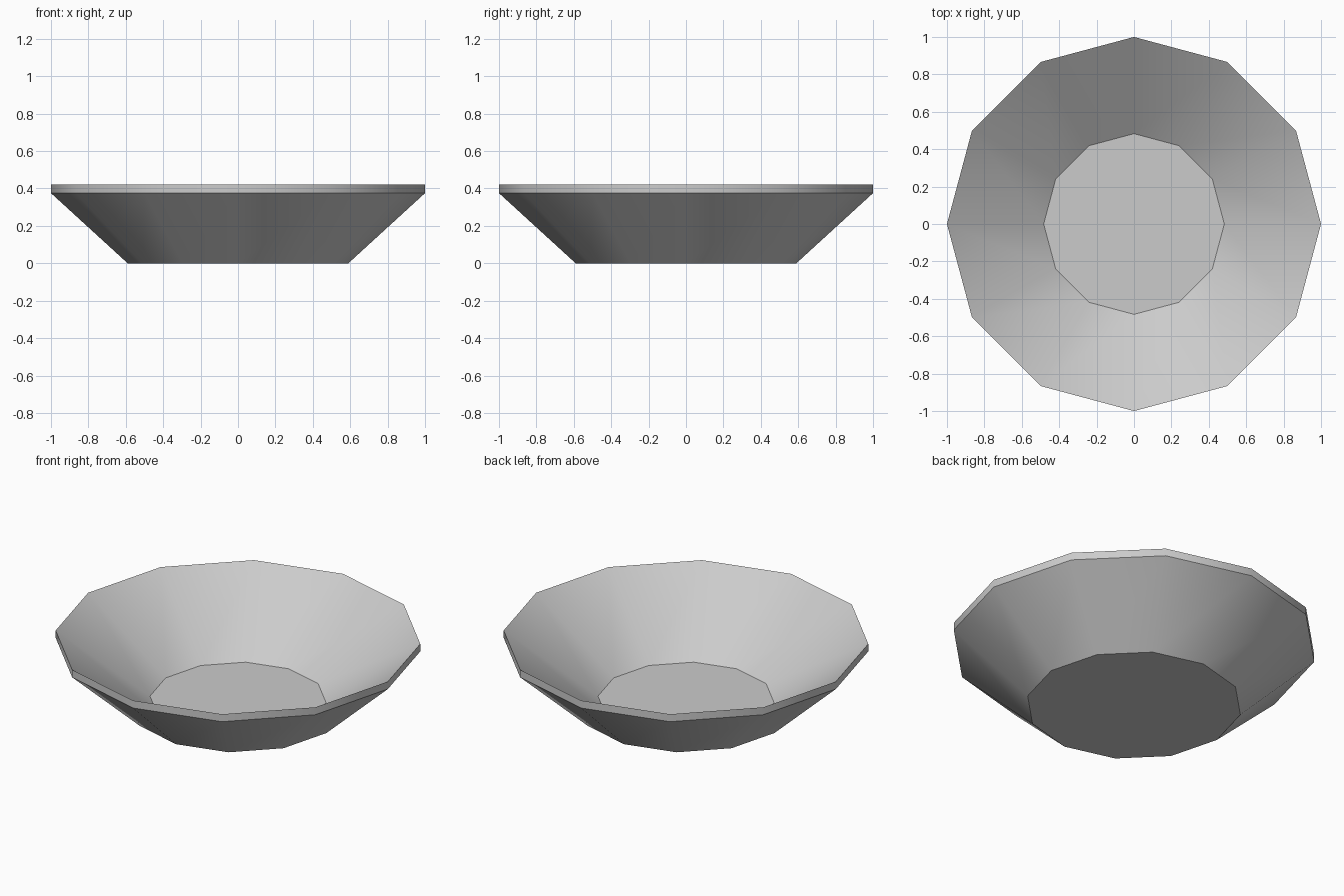
import bpy
import bmesh
import math

cube = bpy.data.objects.get("Cube")
if cube:
    bpy.data.objects.remove(cube, do_unlink=True)

SIDES = 12
# Radius and height, from the underside over the rim to the inner floor
PROFILE = [(0.59, 0.0), (1.0, 0.375), (1.0, 0.42), (0.483, 0.045)]

# Plain grey material
grey = bpy.data.materials.new("light grey")
grey.use_nodes = True
color = (0.6, 0.6, 0.6, 1.0)
grey.diffuse_color = color
grey.node_tree.nodes["Principled BSDF"].inputs["Base Color"].default_value = color

# Rings of the bowl, joined by walls and closed by two flat floors
bm = bmesh.new()
rings = []
for radius, height in PROFILE:
    angles = [math.tau * i / SIDES for i in range(SIDES)]
    rings.append([bm.verts.new((radius * math.cos(a), radius * math.sin(a), height))
                  for a in angles])
for low, high in zip(rings, rings[1:]):
    for i in range(SIDES):
        j = (i + 1) % SIDES
        bm.faces.new((low[i], low[j], high[j], high[i]))
bm.faces.new(rings[0][::-1])
bm.faces.new(rings[-1])
bmesh.ops.recalc_face_normals(bm, faces=bm.faces)

mesh = bpy.data.meshes.new("bowl")
bm.to_mesh(mesh)
bm.free()
mesh.materials.append(grey)
bowl = bpy.data.objects.new("bowl", mesh)
bpy.context.collection.objects.link(bowl)

# Smooth walls, sharp rim and floor edges
bpy.ops.object.select_all(action="DESELECT")
bowl.select_set(True)
bpy.context.view_layer.objects.active = bowl
bpy.ops.object.shade_smooth_by_angle(angle=math.radians(32))
